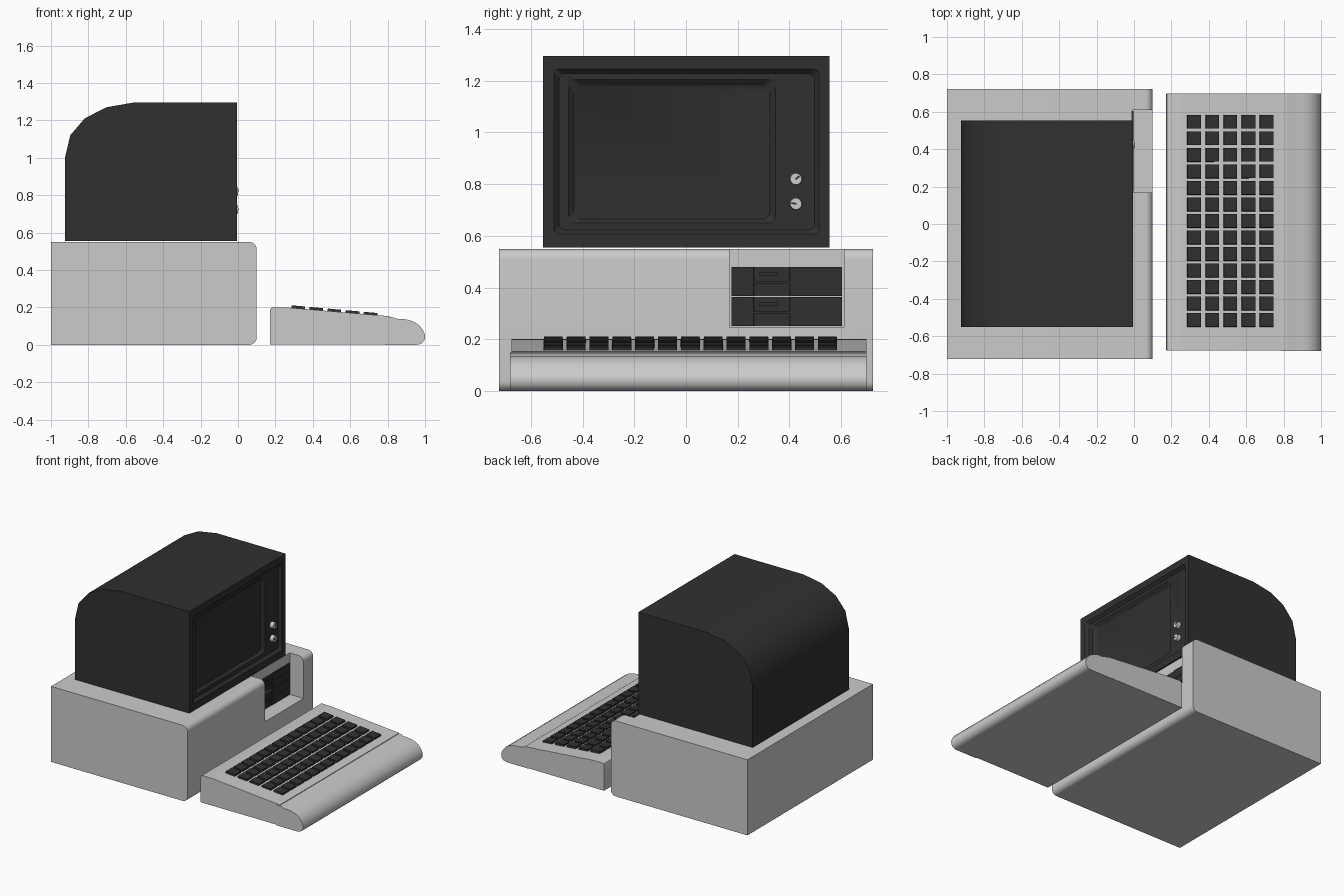
import bpy, bmesh, math
from mathutils import Matrix, Vector

if "Cube" in bpy.data.objects:
    bpy.data.objects.remove(bpy.data.objects["Cube"])

black = bpy.data.materials.new("black_plastic")
black.diffuse_color = (0.03, 0.03, 0.03, 1)
black.use_nodes = True
black.node_tree.nodes["Principled BSDF"].inputs["Base Color"].default_value = black.diffuse_color


def finish(name, bm, mat=None):
    bmesh.ops.recalc_face_normals(bm, faces=bm.faces)
    me = bpy.data.meshes.new(name)
    bm.to_mesh(me)
    bm.free()
    ob = bpy.data.objects.new(name, me)
    bpy.context.collection.objects.link(ob)
    if mat:
        me.materials.append(mat)
    return ob


def smooth(ob):
    bpy.ops.object.select_all(action='DESELECT')
    ob.select_set(True)
    bpy.context.view_layer.objects.active = ob
    bpy.ops.object.shade_smooth_by_angle(angle=math.radians(35))


def loft(name, loops, mat=None):
    """Skin a stack of matching closed loops and cap both ends."""
    bm = bmesh.new()
    rings = [[bm.verts.new(p) for p in loop] for loop in loops]
    n = len(rings[0])
    for a, b in zip(rings, rings[1:]):
        for i in range(n):
            j = (i + 1) % n
            bm.faces.new((a[i], a[j], b[j], b[i]))
    bm.faces.new(rings[0])
    bm.faces.new(rings[-1])
    return finish(name, bm, mat)


def extrude_y(name, profile, y0, y1, mat=None):
    return loft(name, [[(x, y, z) for x, z in profile] for y in (y0, y1)], mat)


def box(name, x0, x1, y0, y1, z0, z1, mat=None):
    return extrude_y(name, [(x0, z0), (x1, z0), (x1, z1), (x0, z1)], y0, y1, mat)


def arc(cx, cz, r, a0, a1, n=6):
    return [(cx + r * math.cos(math.radians(a0 + (a1 - a0) * i / n)),
             cz + r * math.sin(math.radians(a0 + (a1 - a0) * i / n))) for i in range(n + 1)]


def rounded_rect(x, y0, y1, z0, z1, r):
    pts = (arc(y1 - r, z1 - r, r, 0, 90) + arc(y0 + r, z1 - r, r, 90, 180)
           + arc(y0 + r, z0 + r, r, 180, 270) + arc(y1 - r, z0 + r, r, 270, 360))
    return [(x, y, z) for y, z in pts]


def cut(ob, cutter):
    cutter.hide_render = True
    mod = ob.modifiers.new("cut", 'BOOLEAN')
    mod.operation = 'DIFFERENCE'
    mod.solver = 'EXACT'
    mod.object = cutter
    bpy.context.view_layer.objects.active = ob
    bpy.ops.object.modifier_apply(modifier=mod.name)
    bpy.data.objects.remove(cutter)


# Computer case with rounded front edges and an open drive bay
case = extrude_y("computer_case", [(-1, 0), *arc(0.06, 0.04, 0.04, -90, 0),
                                   *arc(0.06, 0.51, 0.04, 0, 90), (-1, 0.55)], -0.722, 0.722)
cut(case, box("bay_cutter", -0.01, 0.2, 0.168, 0.61, 0.247, 0.7))
smooth(case)

# Two floppy drives: face with a finger recess, slot bar and latch
for i, z in enumerate((0.251, 0.368)):
    outline = [(-0.05, 0.175), (-0.004, 0.175), (-0.004, 0.26), (-0.009, 0.262),
               (-0.009, 0.40), (-0.004, 0.402), (-0.004, 0.603), (-0.05, 0.603)]
    loft(f"disk_drive_{i + 1}", [[(x, y, h) for x, y in outline] for h in (z, z + 0.112)], black)
    box(f"drive_slot_{i + 1}", -0.03, -0.002, 0.215, 0.555, z + 0.048, z + 0.058, black)
    box(f"drive_latch_{i + 1}", -0.03, -0.002, 0.285, 0.355, z + 0.078, z + 0.091, black)

# Monitor housing with curved back, stepped bezel and screen
monitor = extrude_y("monitor", [(-0.005, 0.555), (-0.005, 1.295), (-0.56, 1.295), (-0.705, 1.27),
                                (-0.82, 1.21), (-0.897, 1.12), (-0.925, 1.0), (-0.925, 0.555)],
                    -0.552, 0.554, black)
cut(monitor, loft("bezel_cutter", [rounded_rect(0.05, -0.51, 0.515, 0.607, 1.245, 0.02),
                                   rounded_rect(-0.005, -0.51, 0.515, 0.607, 1.245, 0.02),
                                   rounded_rect(-0.025, -0.49, 0.497, 0.622, 1.227, 0.025)]))
cut(monitor, loft("screen_cutter", [rounded_rect(-0.01, -0.455, 0.346, 0.65, 1.204, 0.025),
                                    rounded_rect(-0.025, -0.455, 0.346, 0.65, 1.204, 0.025),
                                    rounded_rect(-0.045, -0.432, 0.325, 0.665, 1.182, 0.03)]))
smooth(monitor)

# Two control knobs with pointers
for i, (z, angle) in enumerate(((0.82, 40), (0.724, 170))):
    bm = bmesh.new()
    bmesh.ops.create_cone(bm, cap_ends=True, segments=24, radius1=0.025, radius2=0.022, depth=0.03,
                          matrix=Matrix.Translation((-0.014, 0.425, z)) @ Matrix.Rotation(math.pi / 2, 4, 'Y'))
    smooth(finish(f"knob_{i + 1}", bm))
    bm = bmesh.new()
    bmesh.ops.create_cube(bm, size=1, matrix=Matrix.Translation((0.0, 0.425, z))
                          @ Matrix.Rotation(math.radians(angle), 4, 'X')
                          @ Matrix.Translation((0, 0.008, 0)) @ Matrix.Diagonal((0.006, 0.02, 0.007, 1)))
    finish(f"knob_pointer_{i + 1}", bm, black)

# Keyboard body and rounded palm rest
smooth(extrude_y("keyboard_body", [(0.172, 0.002), (0.172, 0.185), (0.177, 0.196), (0.19, 0.201),
                                   (0.27, 0.199), (0.81, 0.153), (0.81, 0.002)], -0.675, 0.697))
smooth(extrude_y("palm_rest", [(0.785, 0), (0.785, 0.15), (0.83, 0.147), (0.845, 0.14), (0.9, 0.136),
                               (0.937, 0.125), (0.967, 0.106), (0.988, 0.081), (0.999, 0.055), (1.0, 0.042),
                               (0.996, 0.024), (0.984, 0.009), (0.968, 0.002), (0.95, 0)], -0.68, 0.697))

# Keys: a 5 by 13 grid of tapered caps tilted with the keyboard
bm = bmesh.new()
slope = math.atan(0.09)
for col in range(5):
    for row in range(13):
        x, y = 0.323 + col * 0.0965, -0.513 + row * 0.0883
        top = 0.208 - 0.09 * (x - 0.323)
        m = Matrix.Translation((x, y, top)) @ Matrix.Rotation(slope, 4, 'Y')
        verts = bmesh.ops.create_cube(bm, size=1)["verts"]
        for v in verts:
            w = 0.072 if v.co.z > 0 else 0.076
            v.co = m @ Vector((v.co.x * w, v.co.y * w, -0.022 if v.co.z < 0 else 0))
finish("keys", bm, black)
